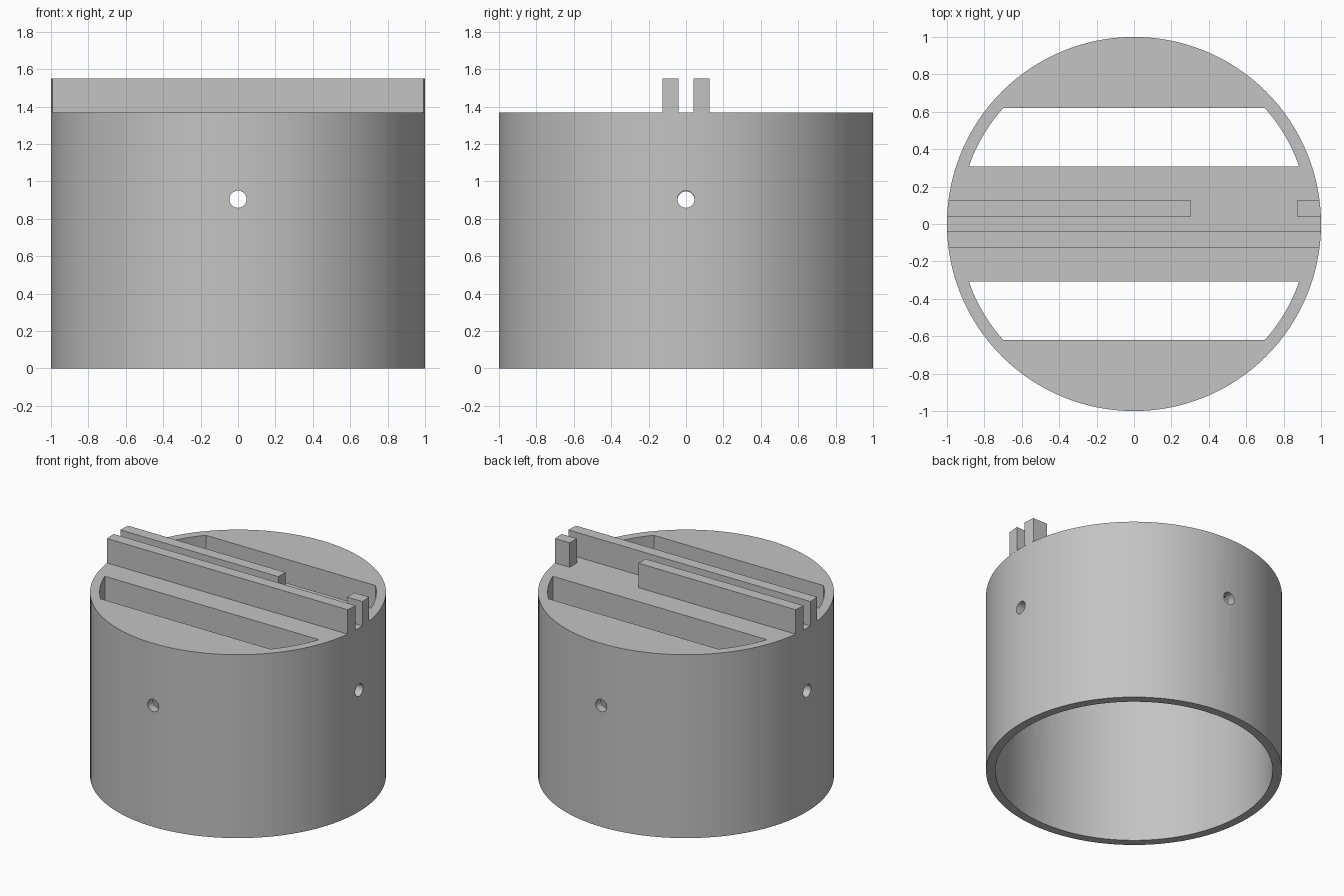
import bpy
import bmesh
import math
from mathutils import Matrix

TOP = 1.368        # upper face of the cap
RIB_TOP = 1.55
CAP_UNDER = 1.18   # underside of the cap
BORE = 0.937

cube = bpy.data.objects.get("Cube")
if cube:
    bpy.data.objects.remove(cube, do_unlink=True)

grey = bpy.data.materials.new("plain_grey")
grey.use_nodes = True
colour = (0.55, 0.55, 0.55, 1)
grey.diffuse_color = colour
grey.node_tree.nodes["Principled BSDF"].inputs["Base Color"].default_value = colour


def make_object(name, bm):
    bmesh.ops.recalc_face_normals(bm, faces=bm.faces)
    mesh = bpy.data.meshes.new(name)
    bm.to_mesh(mesh)
    bm.free()
    mesh.materials.append(grey)
    obj = bpy.data.objects.new(name, mesh)
    bpy.context.collection.objects.link(obj)
    return obj


def cylinder(name, radius, length, matrix, sides):
    bm = bmesh.new()
    bmesh.ops.create_cone(bm, cap_ends=True, segments=sides, radius1=radius,
                          radius2=radius, depth=length, matrix=matrix)
    return make_object(name, bm)


def band(name, radius, y0, y1, z0, z1, x0=None, x1=None, steps=12):
    """Upright slab cut from a disc between two chords; x0 or x1 gives a flat end."""
    angles = [math.asin(y0 / radius) + (math.asin(y1 / radius) - math.asin(y0 / radius)) * i / steps
              for i in range(steps + 1)]
    arc = [(radius * math.cos(a), radius * math.sin(a)) for a in angles]
    right = arc if x1 is None else [(x1, y0), (x1, y1)]
    left = [(-x, y) for x, y in arc] if x0 is None else [(x0, y0), (x0, y1)]
    bm = bmesh.new()
    face = bm.faces.new([bm.verts.new((x, y, z0)) for x, y in right + left[::-1]])
    out = bmesh.ops.extrude_face_region(bm, geom=[face])
    moved = [g for g in out["geom"] if isinstance(g, bmesh.types.BMVert)]
    bmesh.ops.translate(bm, verts=moved, vec=(0, 0, z1 - z0))
    return make_object(name, bm)


def activate(obj):
    bpy.ops.object.select_all(action="DESELECT")
    obj.select_set(True)
    bpy.context.view_layer.objects.active = obj


def cut(obj, cutter):
    activate(obj)
    mod = obj.modifiers.new("cut", "BOOLEAN")
    mod.operation = "DIFFERENCE"
    mod.solver = "EXACT"
    mod.object = cutter
    bpy.ops.object.modifier_apply(modifier=mod.name)
    bpy.data.objects.remove(cutter, do_unlink=True)


# Cup body, open underneath
body = cylinder("body", 1, TOP, Matrix.Translation((0, 0, TOP / 2)), 128)
cut(body, cylinder("bore", BORE, CAP_UNDER + 0.5,
                   Matrix.Translation((0, 0, (CAP_UNDER - 0.5) / 2)), 128))

# Two slots through the cap
for y0, y1 in ((-0.62, -0.308), (0.308, 0.62)):
    cut(body, band("slot", BORE - 0.002, y0, y1, CAP_UNDER - 0.1, TOP + 0.2))

# Four round holes in the wall
for turn, height in ((0, 0.905), (90, 0.905), (180, 0.905), (270, 0.9)):
    place = (Matrix.Translation((0, 0, height)) @ Matrix.Rotation(math.radians(turn), 4, "Z")
             @ Matrix.Translation((0, -1, 0)) @ Matrix.Rotation(math.radians(90), 4, "X"))
    cut(body, cylinder("hole", 0.046, 0.4, place, 32))

# Ribs on the cap; the rear one is broken by a gap
parts = [
    body,
    band("front_rib", 1, -0.125, -0.04, TOP, RIB_TOP),
    band("rear_rib", 1, 0.04, 0.125, TOP, RIB_TOP, x1=0.305),
    band("rear_block", 1, 0.04, 0.125, TOP, RIB_TOP, x0=0.872),
]
for part in parts:
    activate(part)
    bpy.ops.object.shade_smooth_by_angle(angle=math.radians(30))
